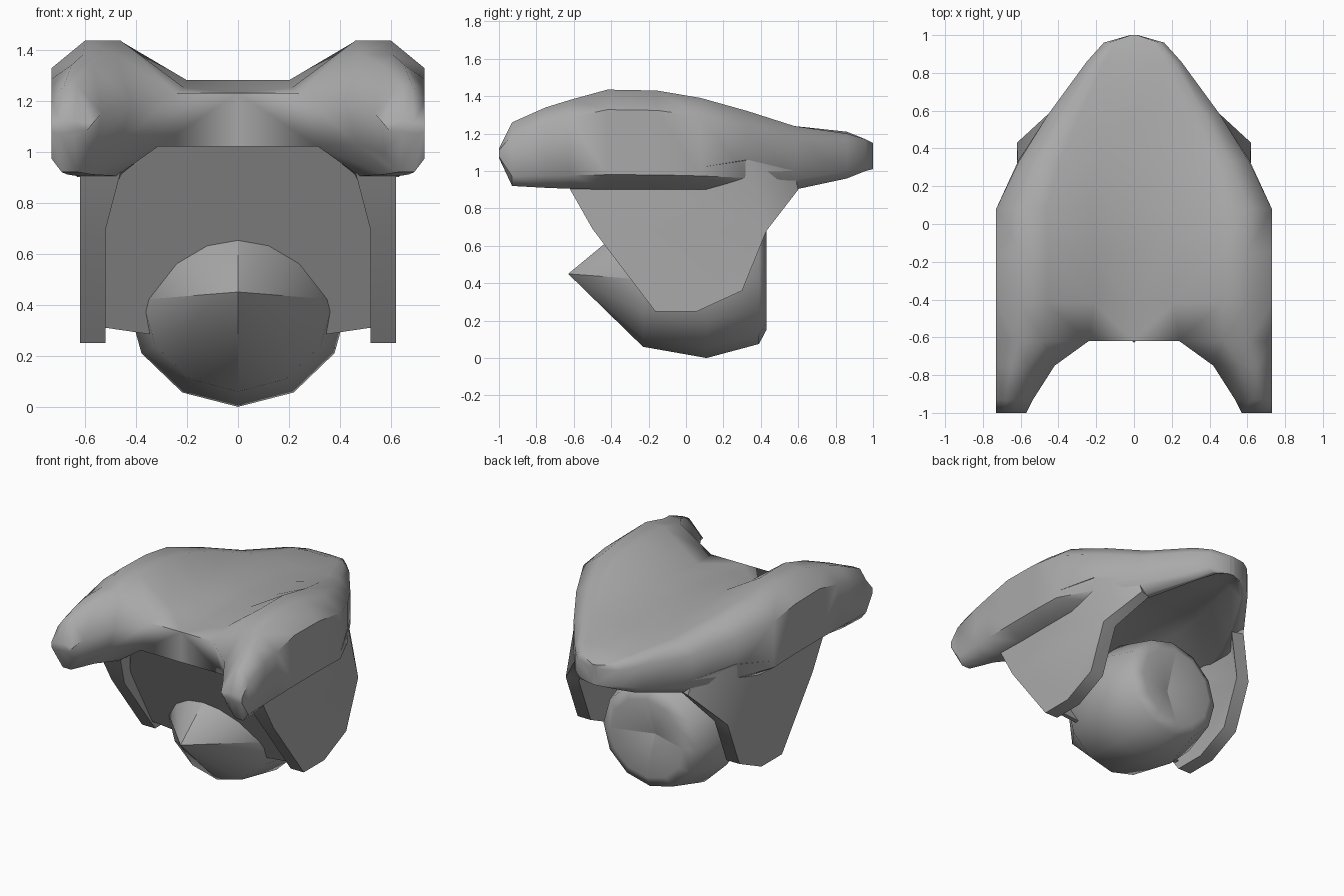
import bpy, bmesh, math

cube = bpy.data.objects.get("Cube")
if cube:
    bpy.data.objects.remove(cube, do_unlink=True)

grey = bpy.data.materials.new("mid_grey")
grey.use_nodes = True
COLOUR = (0.4, 0.4, 0.4, 1)
grey.diffuse_color = COLOUR
grey.node_tree.nodes["Principled BSDF"].inputs["Base Color"].default_value = COLOUR


def finish(bm, name, mirror=False, angle=40):
    """Turn a bmesh into a shaded object, mirrored across x when asked."""
    bmesh.ops.recalc_face_normals(bm, faces=bm.faces)
    mesh = bpy.data.meshes.new(name)
    bm.to_mesh(mesh)
    bm.free()
    mesh.materials.append(grey)
    obj = bpy.data.objects.new(name, mesh)
    bpy.context.collection.objects.link(obj)
    bpy.ops.object.select_all(action='DESELECT')
    obj.select_set(True)
    bpy.context.view_layer.objects.active = obj
    if mirror:
        mod = obj.modifiers.new("mirror", 'MIRROR')
        mod.use_clip = True
        bpy.ops.object.modifier_apply(modifier=mod.name)
    bpy.ops.object.shade_smooth_by_angle(angle=math.radians(angle))
    return obj


def bridge(bm, first, second, closed=True):
    count = len(first)
    for i in range(count if closed else count - 1):
        j = (i + 1) % count
        bm.faces.new((first[i], first[j], second[j], second[i]))


def section(bm, y, inner, outer, z_in, top, low, z_under, lip=.48):
    """One half cross-section of the hood, from its inner top round to its inner underside."""
    wide, tall = outer - inner, top - low
    points = ((inner, z_in), (inner + .48 * wide, top), (inner + .75 * wide, top),
              (outer, top - .2 * tall), (outer, low + .15 * tall),
              (inner + .8 * wide, low), (inner + lip * wide, low),
              (inner + .15 * wide, z_under))
    return [bm.verts.new((x, y, z)) for x, z in points]


# Hood: two forward prongs flowing into a saddle and a tapered, hollow tail
PRONG = [(-1, .57, .73, 1.11, 1.12, 1.07, 1.08),
         (-.93, .535, .73, 1.15, 1.26, .92, 1.0),
         (-.75, .42, .73, 1.19, 1.34, .91, 1.03)]
SADDLE = [(-.62, .24, .73, 1.23, 1.38, .905, 1.02),
          (-.42, .21, .73, 1.25, 1.435, .9, 1.04),
          (-.155, .2, .73, 1.28, 1.43, .9, 1.06, .6),
          (.08, .22, .73, 1.28, 1.39, .9, 1.08, .65),
          (.33, .2, .61, 1.27, 1.32, .9, 1.07, .65),
          (.58, .13, .455, 1.24, 1.24, .9, 1.04, .65),
          (.86, .08, .25, 1.21, 1.2, .96, 1.02, .65),
          (.96, .05, .16, 1.17, 1.17, 1.0, 1.02),
          (1, .01, .02, 1.15, 1.15, 1.01, 1.01)]
bm = bmesh.new()
prong = [section(bm, *s) for s in PRONG]
saddle = [section(bm, *s) for s in SADDLE]
bm.faces.new(prong[0])
for a, b in zip(prong, prong[1:] + saddle[:1]):
    bridge(bm, a, b)
full = []
for ring in saddle:
    head, tail = ring[0].co, ring[-1].co
    full.append([bm.verts.new((0, head.y, head.z))] + ring
                + [bm.verts.new((0, tail.y, tail.z))])
for a, b in zip(full, full[1:]):
    bridge(bm, a, b, closed=False)
bm.faces.new((full[0][0], full[0][1], full[0][-2], full[0][-1]))
bm.faces.new(full[-1])
finish(bm, "hood", mirror=True, angle=50)

# Side skirts: thick plates whose rear part flares up into the hood
SKIRT = [(-.63, .92), (-.5, .69), (-.165, .25), (.06, .25),
         (.3, .36), (.43, .68), (-.15, .91)]
FLARE = [(-.01, .6, .9), (-.01, .58, 1.0), (0, .33, 1.06), (0, .08, 1.02)]
FLARE_X = [.445, .465, .615, .73]
bm = bmesh.new()
sides = []
for x, thickness in ((.62, 0), (.52, .08)):
    plate = [bm.verts.new((x, y, z)) for y, z in SKIRT]
    flare = [bm.verts.new((fx + dx - thickness, y - thickness / 3, z))
             for fx, (dx, y, z) in zip(FLARE_X, FLARE)]
    bm.faces.new(plate)
    corner, shoulder = plate[-2:]
    for tri in ((corner, flare[0], flare[2]), (flare[0], flare[1], flare[2]),
                (corner, flare[2], shoulder), (shoulder, flare[2], flare[3])):
        bm.faces.new(tri)
    sides.append(plate[:-1] + flare + [shoulder])
bridge(bm, *sides)
sides[1][0].co.x = .46
finish(bm, "side_skirts", mirror=True, angle=45)

# Sloping arched front panel between the skirts
ARCH = ((0, .27), (.35, .285), (.52, .31), (.52, .75), (.46, .91), (.3, 1.04), (0, 1.04))
bm = bmesh.new()
layers = []
for depth in (0, .03):
    layers.append([bm.verts.new((x, -.4 - (z - .68) * .553 + depth, z)) for x, z in ARCH])
    bm.faces.new(layers[-1])
bridge(bm, layers[0], layers[1], closed=False)
finish(bm, "front_panel", mirror=True, angle=30)

# Pod: twelve-sided body with a quartered cone nose and a dished back
SIDES, CENTRE = 12, .42
bm = bmesh.new()
rings = []
for y, radius in ((-.23, .36), (.11, .42), (.39, .345), (.43, .27)):
    rings.append([bm.verts.new((1.04 * radius * math.sin(math.tau * i / SIDES), y,
                                CENTRE + radius * math.cos(math.tau * i / SIDES)))
                  for i in range(SIDES)])
for a, b in zip(rings, rings[1:]):
    bridge(bm, a, b)
for ring, tip in ((rings[0], (0, -.63, .45)), (rings[-1], (0, .34, CENTRE))):
    point = bm.verts.new(tip)
    for i in range(SIDES):
        bm.faces.new((ring[i], ring[(i + 1) % SIDES], point))
    for edge in point.link_edges:
        edge.smooth = edge.other_vert(point) not in ring[::3]
finish(bm, "pod", angle=62)
